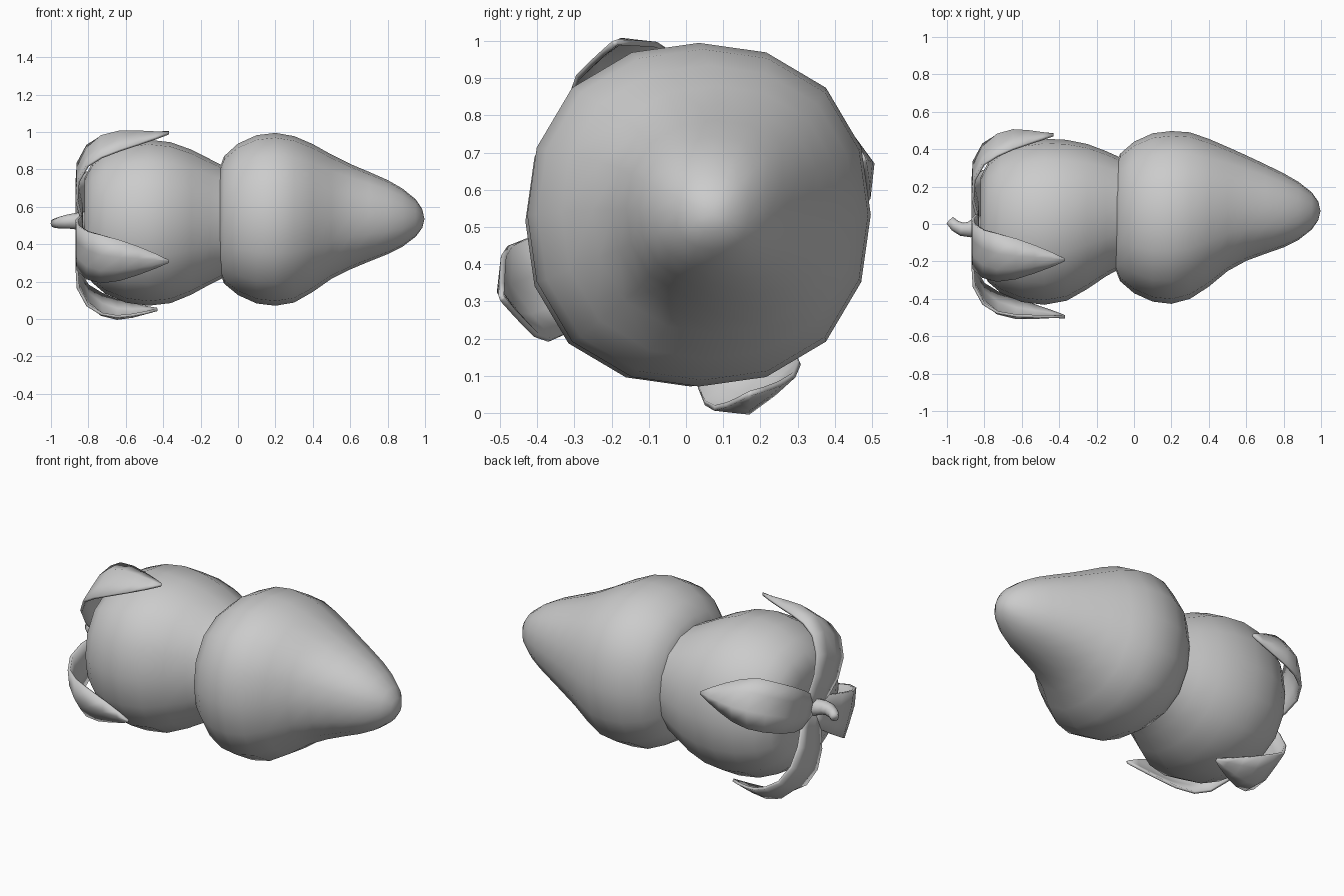
import bpy, bmesh
from math import sin, cos, pi, radians
from mathutils import Vector

cube = bpy.data.objects.get("Cube")
if cube:
    bpy.data.objects.remove(cube)

grey = bpy.data.materials.new("plain grey")
grey.use_nodes = True
GREY = (0.6, 0.6, 0.6, 1)
grey.diffuse_color = GREY
grey.node_tree.nodes["Principled BSDF"].inputs["Base Color"].default_value = GREY


def finish(name, bm):
    """Turn a bmesh into a smooth grey object."""
    bmesh.ops.recalc_face_normals(bm, faces=bm.faces)
    for face in bm.faces:
        face.smooth = True
    mesh = bpy.data.meshes.new(name)
    bm.to_mesh(mesh)
    bm.free()
    mesh.materials.append(grey)
    obj = bpy.data.objects.new(name, mesh)
    bpy.context.collection.objects.link(obj)
    return obj


def skin(bm, rings, closed):
    """Bridge neighbouring rows of vertices with quads."""
    for a, b in zip(rings, rings[1:]):
        n = len(a)
        for i in range(n if closed else n - 1):
            j = (i + 1) % n
            bm.faces.new((a[i], a[j], b[j], b[i]))


def loft(name, sections, start, end, sides=16):
    """Slightly squared body along x from sections (x, centre y, centre z, radius)."""
    bm = bmesh.new()
    rings = []
    for x, y, z, r in sections:
        ring = []
        for i in range(sides):
            a = 2 * pi * i / sides
            s = r * (1 + 0.045 * sin(2 * a) ** 2)
            ring.append(bm.verts.new((x, y + s * sin(a), z + s * cos(a))))
        rings.append(ring)
    skin(bm, rings, True)
    for ring, tip in ((rings[0], start), (rings[-1], end)):
        v = bm.verts.new(tip)
        for i in range(sides):
            bm.faces.new((ring[i], ring[(i + 1) % sides], v))
    return finish(name, bm)


# Front berry, pear shaped with its tip leaning towards the back
loft("front_berry", [
    (-0.09, 0.03, 0.53, 0.15), (-0.1, 0.03, 0.53, 0.27), (-0.075, 0.035, 0.53, 0.34),
    (0.0, 0.035, 0.533, 0.405), (0.1, 0.035, 0.533, 0.45), (0.2, 0.035, 0.533, 0.462),
    (0.3, 0.045, 0.533, 0.445), (0.4, 0.06, 0.54, 0.395), (0.5, 0.08, 0.547, 0.332),
    (0.6, 0.085, 0.547, 0.282), (0.7, 0.08, 0.547, 0.24), (0.8, 0.073, 0.545, 0.198),
    (0.88, 0.07, 0.542, 0.155), (0.95, 0.07, 0.54, 0.1), (0.985, 0.07, 0.537, 0.05),
], (-0.07, 0.03, 0.53), (0.997, 0.07, 0.535))

# Rear berry, its narrow end hidden inside the front one
loft("rear_berry", [
    (-0.81, 0.01, 0.515, 0.13), (-0.82, 0.01, 0.515, 0.24), (-0.78, 0.01, 0.515, 0.32),
    (-0.71, 0.01, 0.515, 0.38), (-0.6, 0.01, 0.515, 0.427), (-0.48, 0.012, 0.515, 0.444),
    (-0.36, 0.02, 0.515, 0.43), (-0.25, 0.04, 0.518, 0.388), (-0.15, 0.055, 0.52, 0.335),
    (-0.05, 0.06, 0.52, 0.285), (0.05, 0.06, 0.52, 0.24), (0.15, 0.055, 0.52, 0.18),
    (0.22, 0.05, 0.52, 0.09),
], (-0.79, 0.01, 0.515), (0.25, 0.05, 0.52))

# Stem, bent at its free end
path = [(-0.8, -0.01, 0.52, 0.06), (-0.84, -0.012, 0.522, 0.05), (-0.88, -0.03, 0.523, 0.042),
        (-0.92, -0.028, 0.52, 0.036), (-0.955, -0.01, 0.515, 0.031), (-0.985, 0.02, 0.511, 0.024)]
bm = bmesh.new()
rings = []
for k, (x, y, z, r) in enumerate(path):
    along = Vector(path[min(k + 1, 5)][:3]) - Vector(path[max(k - 1, 0)][:3])
    side = along.cross(Vector((0, 0, 1))).normalized()
    up = side.cross(along).normalized()
    rings.append([bm.verts.new(Vector((x, y, z)) + r * (side * cos(i * pi / 4) + up * sin(i * pi / 4)))
                  for i in range(8)])
skin(bm, rings, True)
bm.faces.new(rings[0])
bm.faces.new(rings[-1])
finish("stem", bm)

# Four pointed leaves that spread from the stem and fold over the berry
rows = [(-0.835, 0.0, 0.08, 0), (-0.84, 0.09, 0.095, 0), (-0.862, 0.2, 0.115, 0.005),
        (-0.855, 0.32, 0.13, 0.012), (-0.805, 0.43, 0.138, 0.025), (-0.73, 0.5, 0.138, 0.045),
        (-0.63, 0.528, 0.115, 0.045), (-0.53, 0.53, 0.078, 0.03), (-0.44, 0.528, 0.04, 0.012),
        (-0.37, 0.53, 0.006, 0)]  # x, distance out, half width, sag of the edges
ribs = [(-1, 1), (-0.4, 0.45), (0.3, 0), (1, 1)]  # place across the leaf, share of the sag
FOLD = -0.73
for name, angle, reach, curl in (("top_leaf", 113, 1, 0), ("front_leaf", 203, 1, 0),
                                 ("bottom_leaf", 293, 0.83, 0.05), ("back_leaf", 23, 0.83, 0.02)):
    bm = bmesh.new()
    grid = []
    for x, dist, half, sag in rows:
        past = max(0, (x - FOLD) / (rows[-1][0] - FOLD))
        a = radians(angle - 2 * past)
        out, across = Vector((0, cos(a), sin(a))), Vector((0, sin(a), -cos(a)))
        centre = Vector((min(x, FOLD + (x - FOLD) * reach), 0, 0.5))
        grid.append([bm.verts.new(centre + out * (dist - curl * past ** 2 - sag * drop) + across * half * u)
                     for u, drop in ribs])
    skin(bm, grid, False)
    leaf = finish(name, bm)
    thick = leaf.modifiers.new("thickness", "SOLIDIFY")
    thick.thickness = 0.015
    thick.offset = 0
